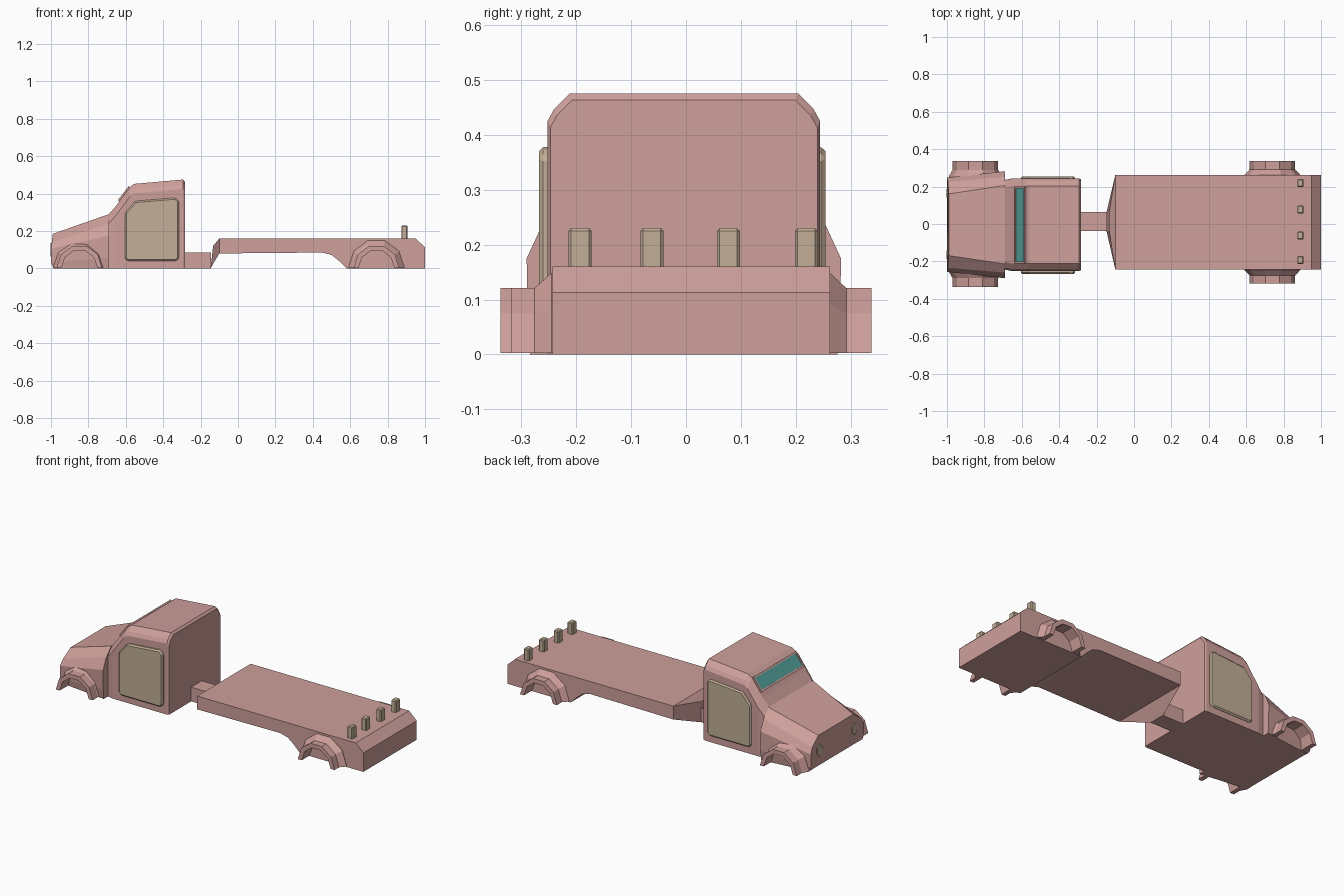
import bpy, bmesh, math

if "Cube" in bpy.data.objects:
    bpy.data.objects.remove(bpy.data.objects["Cube"])


def material(name, color):
    m = bpy.data.materials.new(name)
    m.diffuse_color = (*color, 1)
    m.use_nodes = True
    m.node_tree.nodes["Principled BSDF"].inputs["Base Color"].default_value = m.diffuse_color
    return m


PINK = material("body_pink", (0.62, 0.35, 0.33))
TAN = material("trim_tan", (0.54, 0.43, 0.31))
TEAL = material("glass_teal", (0.09, 0.36, 0.33))


def loft(name, rings, mat, bevel=0):
    """Skin equal-length closed rings of 3D points and cap both ends."""
    bm = bmesh.new()
    vs = [[bm.verts.new(p) for p in ring] for ring in rings]
    n = len(vs[0])
    for a, b in zip(vs, vs[1:]):
        for i in range(n):
            j = (i + 1) % n
            bm.faces.new((a[i], a[j], b[j], b[i]))
    bm.faces.new(vs[0])
    bm.faces.new(vs[-1])
    bmesh.ops.recalc_face_normals(bm, faces=bm.faces)
    me = bpy.data.meshes.new(name)
    bm.to_mesh(me)
    bm.free()
    me.materials.append(mat)
    ob = bpy.data.objects.new(name, me)
    bpy.context.collection.objects.link(ob)
    if bevel:
        mod = ob.modifiers.new("edge_bevel", 'BEVEL')
        mod.width, mod.segments = bevel, 1
    return ob


def prism(name, profile, y0, y1, mat, bevel=0):
    return loft(name, [[(x, y, z) for x, z in profile] for y in (y0, y1)], mat, bevel)


def mirrored(half, cy=-0.004):
    """Half cross-section (x, y, z) to a full ring symmetric about y = cy."""
    return [(x, cy + y, z) for x, y, z in half] + [(x, cy - y, z) for x, y, z in reversed(half)]


def rect(x, y0, y1, z0, z1, xt=None):
    xt = x if xt is None else xt
    return [(x, y0, z0), (x, y1, z0), (xt, y1, z1), (xt, y0, z1)]


# Cab: chamfered section following the windscreen slope and roof
def cab_section(x, top, w=0.248, inset=0.04):
    return mirrored([(x, w, 0), (x, w, top - 0.05), (x, w - 0.012, top - 0.028), (x, w - inset, top)])


loft("cab", [cab_section(-0.69, 0.29, 0.24), cab_section(-0.65, 0.337),
             cab_section(-0.578, 0.435), cab_section(-0.555, 0.452),
             cab_section(-0.295, 0.475), cab_section(-0.284, 0.463, 0.243)], PINK)

# Hood: tapers to the nose
loft("hood", [
    mirrored([(-0.985, 0.245, 0), (-1.0, 0.252, 0.03), (-1.0, 0.252, 0.105), (-0.995, 0.23, 0.14), (-0.99, 0.165, 0.185)]),
    mirrored([(-0.69, 0.28, 0), (-0.69, 0.285, 0.06), (-0.69, 0.286, 0.175), (-0.69, 0.256, 0.24), (-0.69, 0.21, 0.29)]),
], PINK)

# Windscreen: frame strips around a teal pane lying on the sloped front
def slope(x, off):
    k = (x + 0.69) * 1.295 + 0.29
    return (x - 0.79 * off, k + 0.61 * off)


def pane(name, x0, x1, y0, y1, off, mat):
    prism(name, [slope(x0, -0.015), slope(x1, -0.015), slope(x1, off), slope(x0, off)], y0, y1, mat)


pane("windscreen", -0.63, -0.582, -0.2, 0.19, 0.003, TEAL)
pane("windscreen_sill", -0.636, -0.629, -0.207, 0.197, 0.008, PINK)
pane("windscreen_header", -0.584, -0.578, -0.207, 0.197, 0.008, PINK)
pane("windscreen_pillar_near", -0.634, -0.58, -0.21, -0.2, 0.008, PINK)
pane("windscreen_pillar_far", -0.634, -0.58, 0.19, 0.2, 0.008, PINK)

# Doors
door = [(-0.594, 0.04), (-0.605, 0.055), (-0.605, 0.295), (-0.55, 0.36),
        (-0.335, 0.378), (-0.315, 0.36), (-0.315, 0.055), (-0.33, 0.04)]
prism("door_near", door, -0.268, -0.22, TAN, 0.008)
prism("door_far", door, 0.22, 0.254, TAN, 0.008)

# Headlights: hexagonal discs on the nose
for side in (-1, 1):
    loft("headlight", [[(x, side * 0.165 + 0.027 * math.sin(a), 0.1 + 0.036 * math.cos(a))
                        for a in (i * math.pi / 3 for i in range(6))] for x in (-0.97, -1.002)], TAN)

# Connector and tapered bed nose
loft("connector", [rect(-0.29, -0.037, 0.063, 0, 0.085),
                   rect(-0.145, -0.037, 0.063, 0, 0.085)], PINK)
loft("bed_nose", [rect(-0.147, -0.037, 0.063, 0, 0.12, -0.133),
                  rect(-0.1, -0.243, 0.262, 0.08, 0.16)], PINK)

# Flat bed with drop to the rear axle and sloped tail
prism("bed", [(-0.1, 0.08), (-0.1, 0.16), (0.95, 0.16), (1.0, 0.113), (1.0, 0),
              (0.58, 0), (0.54, 0.04), (0.5, 0.072), (0.45, 0.085)], -0.243, 0.262, PINK)

# Stake posts across the tail
for y in (-0.193, -0.062, 0.077, 0.219):
    prism("stake_post", [(0.873, 0.155), (0.873, 0.23), (0.907, 0.23), (0.907, 0.155)],
          y - 0.021, y + 0.021, TAN, 0.005)


# Wheel arches: faceted hollow bands flaring out of the body
def arch(name, cx, stations):
    angles = [math.radians(36 * i) for i in range(6)]
    rings = []
    for y, r in stations:
        outer = [(cx + r * math.cos(a), y, max(0.003, r * 1.04 * math.sin(a))) for a in angles]
        inner = [(cx + 0.096 * math.cos(a), y, max(0.003, 0.1 * math.sin(a))) for a in reversed(angles)]
        rings.append(outer + inner)
    loft(name, rings, PINK)


for s, tag in ((-1, "near"), (1, "far")):
    arch("front_arch_" + tag, -0.848, [(s * 0.22, 0.142), (s * 0.255, 0.142), (s * 0.29, 0.122), (s * 0.338, 0.122)])
arch("rear_arch_near", 0.74, [(-0.23, 0.15), (-0.245, 0.15), (-0.276, 0.122), (-0.318, 0.122)])
arch("rear_arch_far", 0.74, [(0.25, 0.15), (0.262, 0.15), (0.292, 0.122), (0.338, 0.122)])
